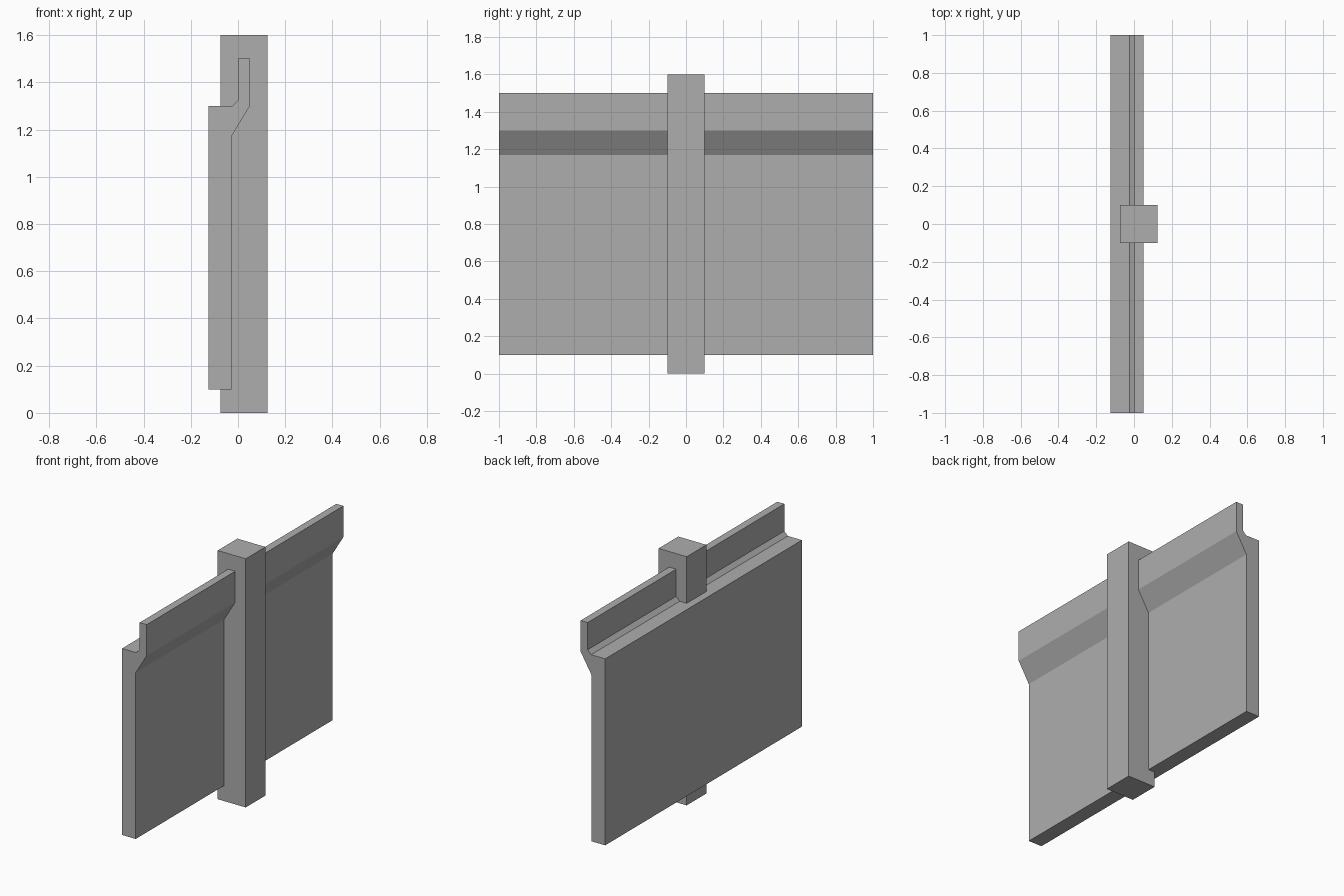
import bpy
import bmesh

cube = bpy.data.objects.get("Cube")
if cube:
    bpy.data.objects.remove(cube, do_unlink=True)

# Plain grey material
GREY = (0.42, 0.42, 0.42, 1)
grey = bpy.data.materials.new("mid_grey")
grey.use_nodes = True
grey.diffuse_color = GREY
grey.node_tree.nodes["Principled BSDF"].inputs["Base Color"].default_value = GREY


def extrude_profile(name, profile, y0, y1):
    """Extrude an (x, z) outline along y into a solid."""
    bm = bmesh.new()
    face = bm.faces.new([bm.verts.new((x, y0, z)) for x, z in profile])
    side = bmesh.ops.extrude_face_region(bm, geom=[face])
    verts = [g for g in side["geom"] if isinstance(g, bmesh.types.BMVert)]
    bmesh.ops.translate(bm, verts=verts, vec=(0, y1 - y0, 0))
    bmesh.ops.recalc_face_normals(bm, faces=bm.faces)
    mesh = bpy.data.meshes.new(name)
    bm.to_mesh(mesh)
    bm.free()
    mesh.materials.append(grey)
    obj = bpy.data.objects.new(name, mesh)
    bpy.context.collection.objects.link(obj)


# Wall panel with a stepped upper lip
panel = [(-0.125, 0.1), (-0.028, 0.1), (-0.028, 1.17), (0.05, 1.3), (0.05, 1.5),
         (0, 1.5), (0, 1.325), (-0.025, 1.3), (-0.125, 1.3)]
extrude_profile("wall_panel", panel, -1, 1)

# Square post through the middle
post = [(-0.075, 0), (0.125, 0), (0.125, 1.6), (-0.075, 1.6)]
extrude_profile("support_post", post, -0.1, 0.1)
